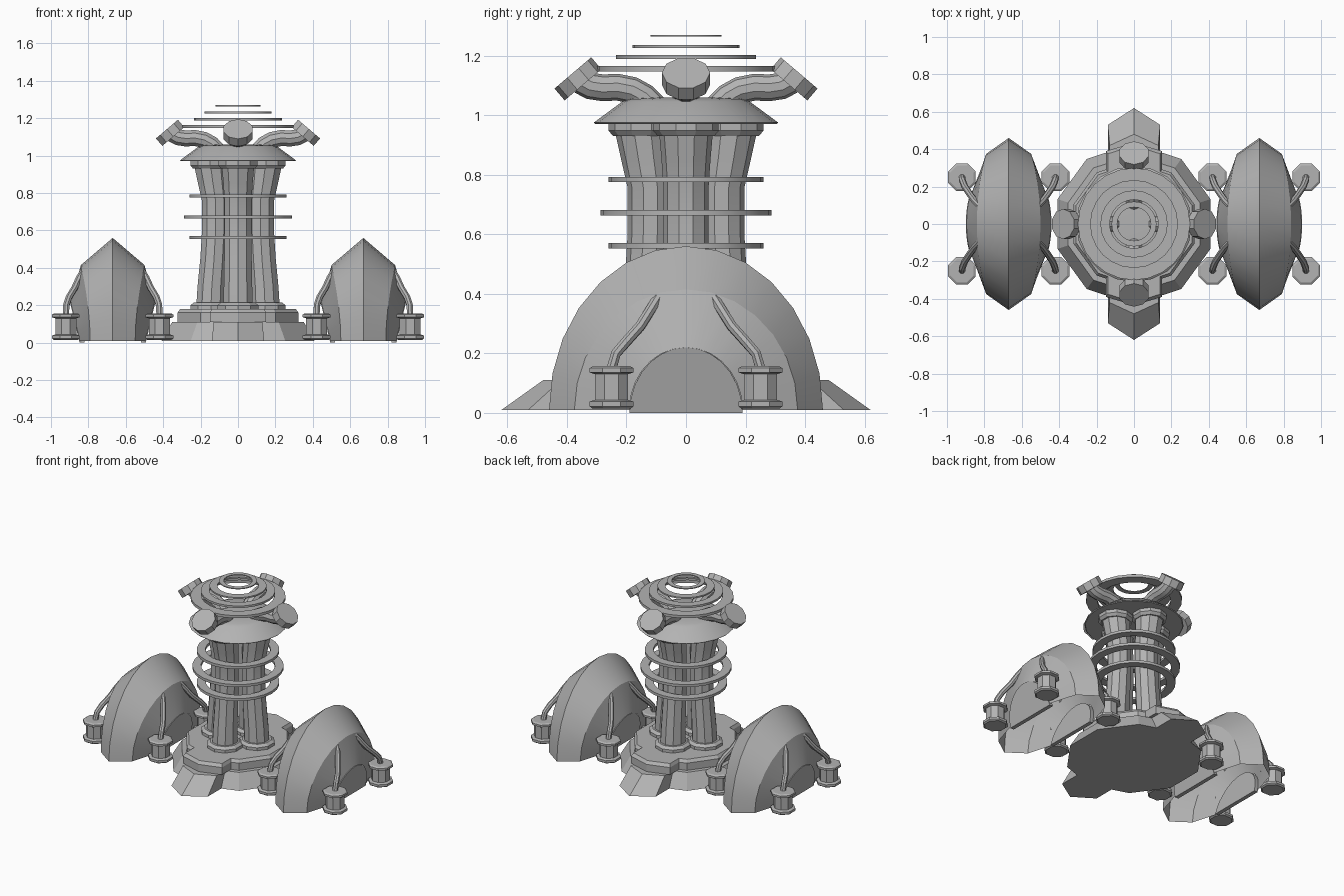
import bpy, bmesh
from math import sin, cos, pi, radians
from mathutils import Vector

if "Cube" in bpy.data.objects:
    bpy.data.objects.remove(bpy.data.objects["Cube"])

grey = bpy.data.materials.new("mid_grey")
grey.diffuse_color = (.45, .45, .45, 1)
grey.use_nodes = True
grey.node_tree.nodes["Principled BSDF"].inputs["Base Color"].default_value = grey.diffuse_color


def loft(name, rings, closed=True, caps=True, wrap=False):
    """Skin a list of equal-length point rings."""
    bm = bmesh.new()
    vs = [[bm.verts.new(p) for p in r] for r in rings]
    n = len(rings[0])
    pairs = list(zip(vs, vs[1:])) + ([(vs[-1], vs[0])] if wrap else [])
    for a, b in pairs:
        for i in range(n if closed else n - 1):
            j = (i + 1) % n
            bm.faces.new((a[i], a[j], b[j], b[i]))
    if caps:
        bm.faces.new(vs[0])
        bm.faces.new(vs[-1])
    bmesh.ops.recalc_face_normals(bm, faces=bm.faces)
    me = bpy.data.meshes.new(name)
    bm.to_mesh(me)
    bm.free()
    me.materials.append(grey)
    ob = bpy.data.objects.new(name, me)
    bpy.context.collection.objects.link(ob)
    return ob


def circle(r, z, n, turn=0.0):
    return [(r * cos(2 * pi * i / n + turn), r * sin(2 * pi * i / n + turn), z) for i in range(n)]


def tube(name, pts, radii, sides=8):
    """Faceted tube along an upward path with a radius per point."""
    pts = [Vector(p) for p in pts]
    rings = []
    for i, (p, r) in enumerate(zip(pts, radii)):
        t = pts[min(i + 1, len(pts) - 1)] - pts[max(i - 1, 0)]
        q = Vector((0, 0, 1)).rotation_difference(t)
        rings.append([p + q @ Vector(c) for c in circle(r, 0, sides, pi / sides)])
    return loft(name, rings)


def washer(name, z, r_out, r_in, h, n=24):
    prof = [(r_out, z - h / 2), (r_out, z + h / 2), (r_in, z + h / 2), (r_in, z - h / 2)]
    return loft(name, [circle(r, zz, n) for r, zz in prof], caps=False, wrap=True)


def base_outline(r, hw, shoulder, tip, z):
    """Ten-sided plate with a pointed wing at front and back."""
    c54 = (r * cos(radians(54)), r * sin(radians(54)))
    root = r + (c54[1] - r) * hw / c54[0]
    q = [(r * cos(radians(18)), r * sin(radians(18))), c54, (hw, root), (hw, shoulder)]
    half = q + [(0, tip)] + [(-x, y) for x, y in reversed(q)]
    return [(x, y, z) for x, y in half + [(-x, -y) for x, y in half]]


# stepped base
loft("base_lower", [base_outline(.43, .14, .53, .62, .01),
                    base_outline(.37, .13, .42, .48, .11)])
loft("base_upper", [base_outline(.34, .15, .39, .435, .11),
                    base_outline(.34, .15, .39, .435, .16),
                    base_outline(.325, .14, .375, .42, .18)])

# four faceted columns with pads, collars and angled roof lamps
for k in range(4):
    dx, dy = [(1, 0), (0, 1), (-1, 0), (0, -1)][k]

    def path(pts):
        return [(dx * d, dy * d, z) for d, z in pts]
    tube("column", path([(.145, .18), (.14, .3), (.128, .45), (.12, .6), (.12, .76),
                         (.135, .86), (.148, .96)]),
         [.083, .08, .077, .076, .076, .083, .092], 10)
    tube("column_pad", path([(.145, .175), (.145, .2), (.145, .215)]), [.115, .115, .095], 10)
    tube("column_collar", path([(.15, .93), (.15, .948), (.15, .972)]), [.095, .11, .11], 10)
    tube("roof_lamp_arm", path([(.1, 1.02), (.14, 1.062), (.18, 1.084), (.23, 1.094),
                                (.28, 1.092), (.32, 1.098), (.352, 1.115)]), [.045] * 7, 10)
    tube("roof_lamp_head", path([(.346, 1.102), (.38, 1.142)]), [.081, .081], 10)

# rings round the column shaft
for z, r in ((.562, .26), (.672, .288), (.784, .26)):
    washer("shaft_ring", z, r, r - .055, .018)

# roof cap and the floating rings above it
loft("roof_cap", [circle(r, z, 20) for r, z in
                  ((.305, .97), (.31, .975), (.215, 1.045), (.19, 1.055), (.1, 1.06))])
for z, r, w, h in ((1.156, .3, .07, .018), (1.195, .235, .055, .014),
                   (1.23, .18, .05, .01), (1.267, .12, .03, .006)):
    washer("crown_ring", z, r, r - w, h)


def arch(cx, a, b, end, top, z0=.01, power=1, n=14):
    """Upright half ellipse whose sideways offset grows from end to top."""
    return [(cx + end + (top - end) * abs(sin(pi * i / n)) ** power,
             a * cos(pi * i / n), z0 + b * sin(pi * i / n)) for i in range(n + 1)]


# two ridged side shelters
for sx in (-1, 1):
    cx = .67 * sx
    loft("shelter_shell", [arch(cx, .19, .21, -.175, -.225),
                           arch(cx, .375, .405, -.12, -.17, power=1.8),
                           arch(cx, .46, .55, 0, 0),
                           arch(cx, .375, .405, .12, .17, power=1.8),
                           arch(cx, .19, .21, .175, .225)], closed=False, caps=False)
    for s in (-1, 1):
        loft("shelter_door", [arch(cx, .19, .22, .15 * s, .2 * s, 0),
                              arch(cx, .19, .22, .177 * s, .229 * s, 0)])
        # hanging lanterns at each corner
        for sy in (-1, 1):
            lx, ly = cx + .25 * s, .25 * sy
            tube("lantern", [(lx, ly, z) for z in (.015, .022, .038, .044, .13, .136, .15, .157)],
                 [.07, .08, .08, .06, .06, .08, .08, .068], 8)
            arm = [(.25, .25, .15), (.248, .235, .2), (.235, .2, .24), (.205, .155, .29),
                   (.18, .12, .345), (.155, .095, .385)]
            tube("lantern_arm", [(cx + d * s, y * sy, z) for d, y, z in arm], [.018] * 6, 8)

# smooth the gently curved surfaces, keep real edges sharp
bpy.ops.object.select_all(action='SELECT')
bpy.context.view_layer.objects.active = bpy.context.scene.objects[0]
bpy.ops.object.shade_smooth_by_angle(angle=radians(22))
